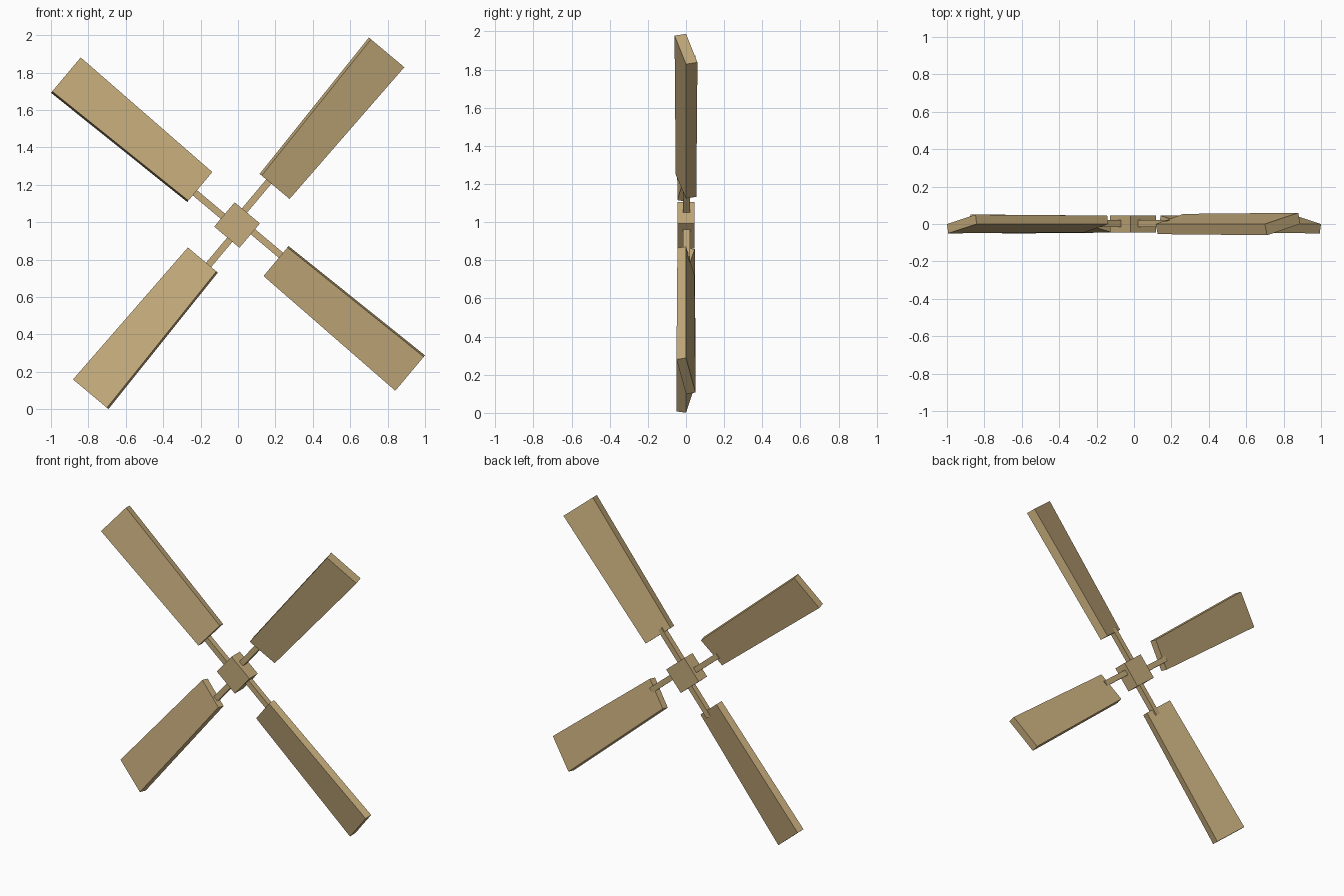
import bpy, bmesh, math

if "Cube" in bpy.data.objects:
    bpy.data.objects.remove(bpy.data.objects["Cube"])

CX, CZ = 0.0, 0.99   # rotation centre in the front plane

wood = bpy.data.materials.new("tan_wood")
wood.diffuse_color = (0.56, 0.41, 0.20, 1)
wood.use_nodes = True
wood.node_tree.nodes["Principled BSDF"].inputs["Base Color"].default_value = wood.diffuse_color


def loft(name, angle, sections, cx=CX, cz=CZ):
    """Four-sided bar. Each section is (u, [(v, y) * 4]):
    u runs outward along the angle, v is clockwise across it, y is depth."""
    c, s = math.cos(math.radians(angle)), math.sin(math.radians(angle))
    bm = bmesh.new()
    rings = [[bm.verts.new((cx + u * c + v * s, y, cz + u * s - v * c)) for v, y in pts]
             for u, pts in sections]
    a, b = rings
    bm.faces.new(a)
    bm.faces.new(b[::-1])
    for i in range(4):
        j = (i + 1) % 4
        bm.faces.new((a[i], a[j], b[j], b[i]))
    bmesh.ops.recalc_face_normals(bm, faces=bm.faces[:])
    me = bpy.data.meshes.new(name)
    bm.to_mesh(me)
    bm.free()
    me.materials.append(wood)
    ob = bpy.data.objects.new(name, me)
    bpy.context.collection.objects.link(ob)
    return ob


def rect(v0, v1, y0, y1):
    return [(v0, y0), (v1, y0), (v1, y1), (v0, y1)]


def pitched(v0, v1, h):
    """Thick slat cross-section, pitched so its corners reach y = -h and +h."""
    s = h * h / (v1 - v0)
    return [(v0, 0), (v0 + s, -h), (v1, 0), (v1 - s, h)]


# Hub block
loft("hub", 50, [(-0.085, rect(-0.088, 0.088, -0.045, 0.045)),
                 (0.085, rect(-0.088, 0.088, -0.045, 0.045))], -0.005, 0.985)

# Four arms with pitched, slightly widening blades: angle, start, end, depth
for angle, u0, u1, h in ((50, 0.28, 1.214, 0.06), (140, 0.284, 1.217, 0.05),
                         (230, 0.268, 1.203, 0.051), (320, 0.283, 1.217, 0.05)):
    loft(f"arm_{angle}", angle, [(0.05, rect(-0.038, -0.002, -0.016, 0.021)),
                                 (0.31, rect(-0.038, -0.002, -0.016, 0.021))])
    loft(f"blade_{angle}", angle, [(u0, pitched(-0.084, 0.125, h * 0.9)),
                                   (u1, pitched(-0.105, 0.142, h))])
